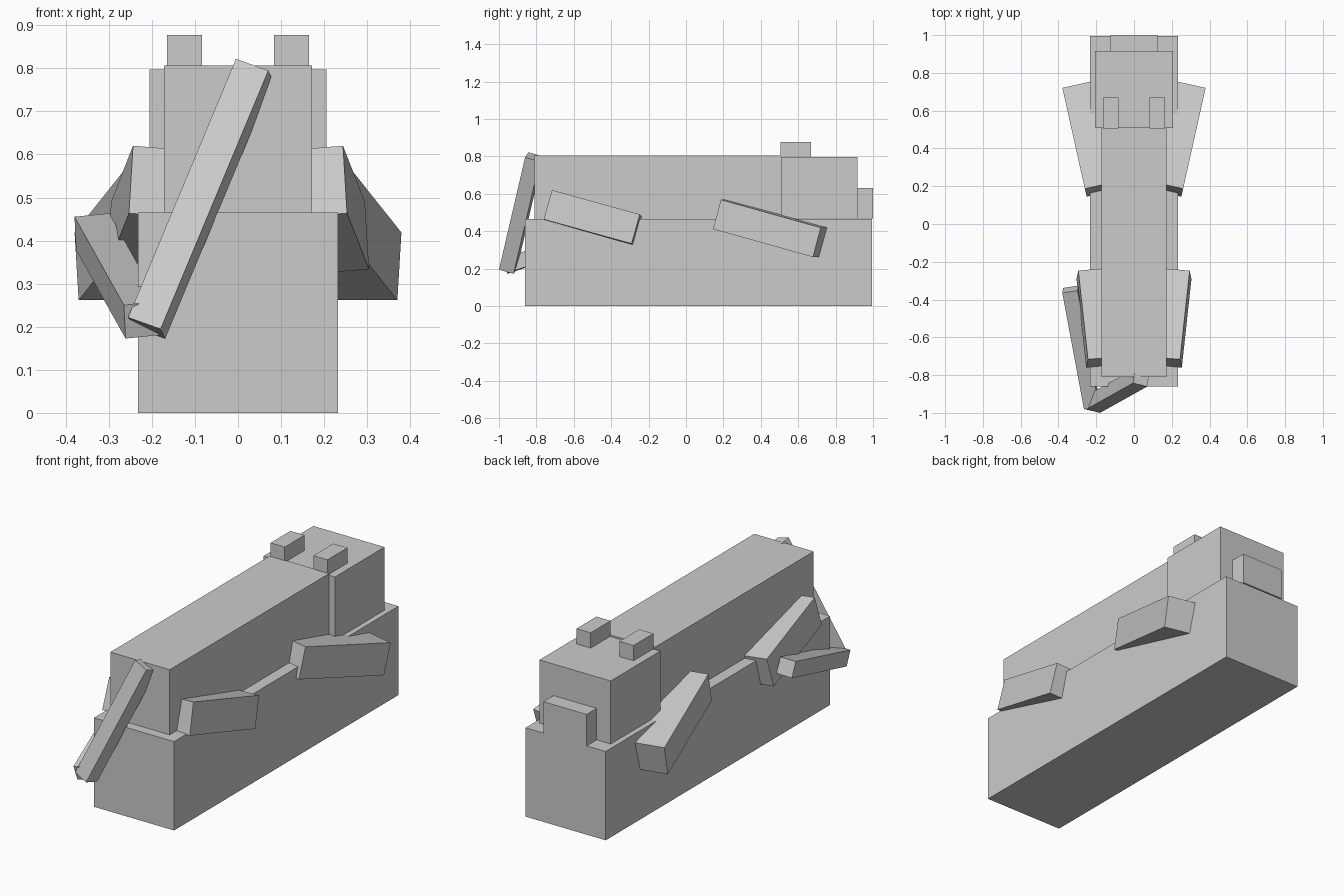
import bpy
from math import radians
from mathutils import Vector, Matrix, Euler

if "Cube" in bpy.data.objects:
    bpy.data.objects.remove(bpy.data.objects["Cube"])


def block(name, center, size, rot=None):
    """Box of a given size, optionally turned by a 3x3 rotation matrix."""
    bpy.ops.mesh.primitive_cube_add(size=1)
    ob = bpy.context.object
    ob.name = name
    ob.data.transform(Matrix.Diagonal((*size, 1)))
    ob.matrix_world = Matrix.Translation(center) @ (rot or Matrix.Identity(3)).to_4x4()
    return ob


def span(name, x, y, z):
    """Upright box from its x, y and z ranges."""
    r = (x, y, z)
    return block(name, [(a + b) / 2 for a, b in r], [b - a for a, b in r])


def frame(length_dir, width_dir):
    """Rotation whose y axis runs along a part and x axis across it."""
    d = Vector(length_dir).normalized()
    w = Vector(width_dir)
    w = (w - d * w.dot(d)).normalized()
    return Matrix((w, d, w.cross(d))).transposed()


# Pedestal, torso, head and snout
span("base", (-0.232, 0.232), (-0.86, 0.995), (0, 0.465))
span("body", (-0.172, 0.172), (-0.81, 0.51), (0.465, 0.806))
span("head", (-0.206, 0.206), (0.507, 0.917), (0.467, 0.797))
span("snout", (-0.125, 0.125), (0.90, 1.0), (0.467, 0.632))

# Ears and splayed legs, mirrored left and right
for side, s in (("right", 1), ("left", -1)):
    span(f"ear_{side}", sorted((s * 0.083, s * 0.165)), (0.505, 0.669), (0.76, 0.877))
    for name, c, length, tilt, roll, yaw in (
            ("front_leg", (0.2355, 0.4505, 0.415), 0.567, -15.3, 0, -12.6),
            ("rear_leg", (0.193, -0.497, 0.47), 0.49, -15.4, -5, -6.2)):
        rot = (Matrix.Rotation(radians(s * yaw), 3, 'Z')
               @ Matrix.Rotation(radians(tilt), 3, 'X')
               @ Matrix.Rotation(radians(s * roll), 3, 'Y'))
        block(f"{name}_{side}", (s * c[0], c[1], c[2]), (0.163, length, 0.163), rot)

# Tail in two segments, hanging down then curling along the side
block("tail_upper", (-0.087, -0.882, 0.497), (0.082, 0.665, 0.082),
      frame((-0.376, -0.21, -0.902), (0.915, -0.22, -0.33)))
block("tail_lower", (-0.280, -0.654, 0.318), (0.082, 0.66, 0.082),
      frame((-0.174, 0.935, 0.311), (0.984, 0.148, 0.098)))
